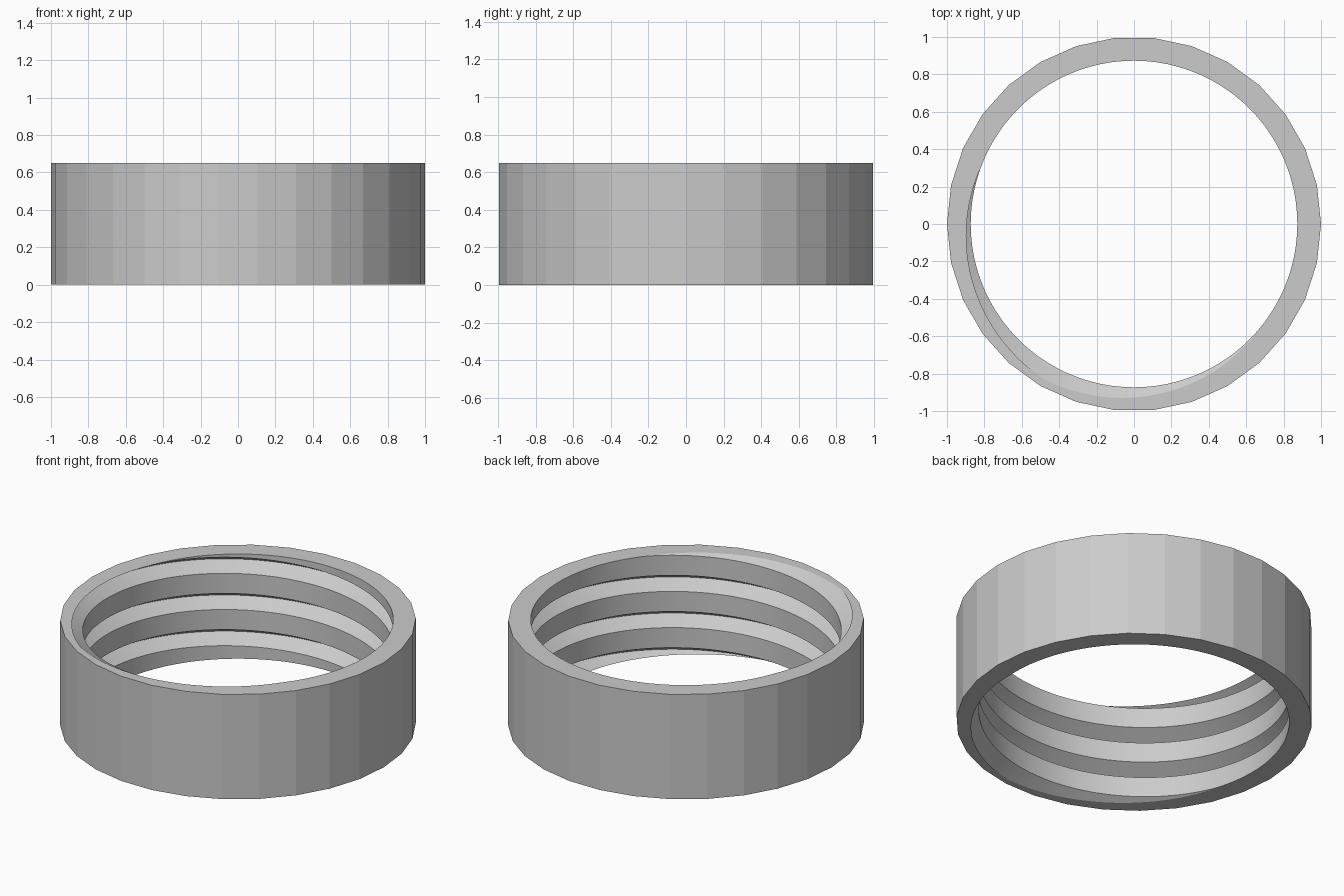
import bpy, bmesh, math

cube = bpy.data.objects.get("Cube")
if cube:
    bpy.data.objects.remove(cube, do_unlink=True)

HEIGHT = 0.65
OUTER, SIDES = 1.0, 30
BORE = 0.873
PITCH, DEPTH, HALF = 0.2245, 0.0866, 0.05
STEPS, TURNS = 180, 6
BREAKOUT = math.radians(240)  # direction where the groove root leaves the top


def point(radius, angle, z):
    return (radius * math.cos(angle), radius * math.sin(angle), z)


bm = bmesh.new()

# Internal thread: V groove and flat crest swept along a right-handed helix
profile = [(BORE, -HALF), (BORE + DEPTH, 0), (BORE, HALF), (BORE, PITCH - HALF)]
rows = []
for i in range(STEPS * TURNS + 1):
    turn = i / STEPS - (TURNS - 1.5)
    angle = BREAKOUT + turn * math.tau
    rows.append([bm.verts.new(point(r, angle, HEIGHT + turn * PITCH + dz))
                 for r, dz in profile])
for a, b in zip(rows, rows[1:]):
    for j in range(len(profile) - 1):
        bm.faces.new((a[j], a[j + 1], b[j + 1], b[j]))
bmesh.ops.remove_doubles(bm, verts=bm.verts, dist=0.0001)

# Trim the thread flush with both ends
for z, direction in ((0, -1), (HEIGHT, 1)):
    bmesh.ops.bisect_plane(bm, geom=bm.verts[:] + bm.edges[:] + bm.faces[:],
                           dist=0.00001, plane_co=(0, 0, z),
                           plane_no=(0, 0, direction), clear_outer=True)
bmesh.ops.remove_doubles(bm, verts=bm.verts, dist=0.00005)

# Faceted outer wall
walls = [[bm.verts.new(point(OUTER, k * math.tau / SIDES, z)) for z in (0, HEIGHT)]
         for k in range(SIDES)]
for k in range(SIDES):
    a, b = walls[k], walls[(k + 1) % SIDES]
    bm.faces.new((a[0], b[0], b[1], a[1]))

# Flat end rims between the outer wall and the thread
for z in (0, HEIGHT):
    rim = [e for e in bm.edges if e.is_boundary
           and all(abs(v.co.z - z) < 0.0002 for v in e.verts)]
    bmesh.ops.triangle_fill(bm, edges=rim, use_beauty=True, normal=(0, 0, 1))
bmesh.ops.recalc_face_normals(bm, faces=bm.faces)

mesh = bpy.data.meshes.new("threaded_ring")
bm.to_mesh(mesh)
bm.free()
ring = bpy.data.objects.new("threaded_ring", mesh)
bpy.context.collection.objects.link(ring)

# Plain grey material
grey = bpy.data.materials.new("light_grey")
grey.use_nodes = True
colour = (0.6, 0.6, 0.6, 1)
grey.diffuse_color = colour
grey.node_tree.nodes["Principled BSDF"].inputs["Base Color"].default_value = colour
mesh.materials.append(grey)

# Smooth thread, crisp outer facets
bpy.ops.object.select_all(action='DESELECT')
ring.select_set(True)
bpy.context.view_layer.objects.active = ring
bpy.ops.object.shade_smooth_by_angle(angle=math.radians(10))
